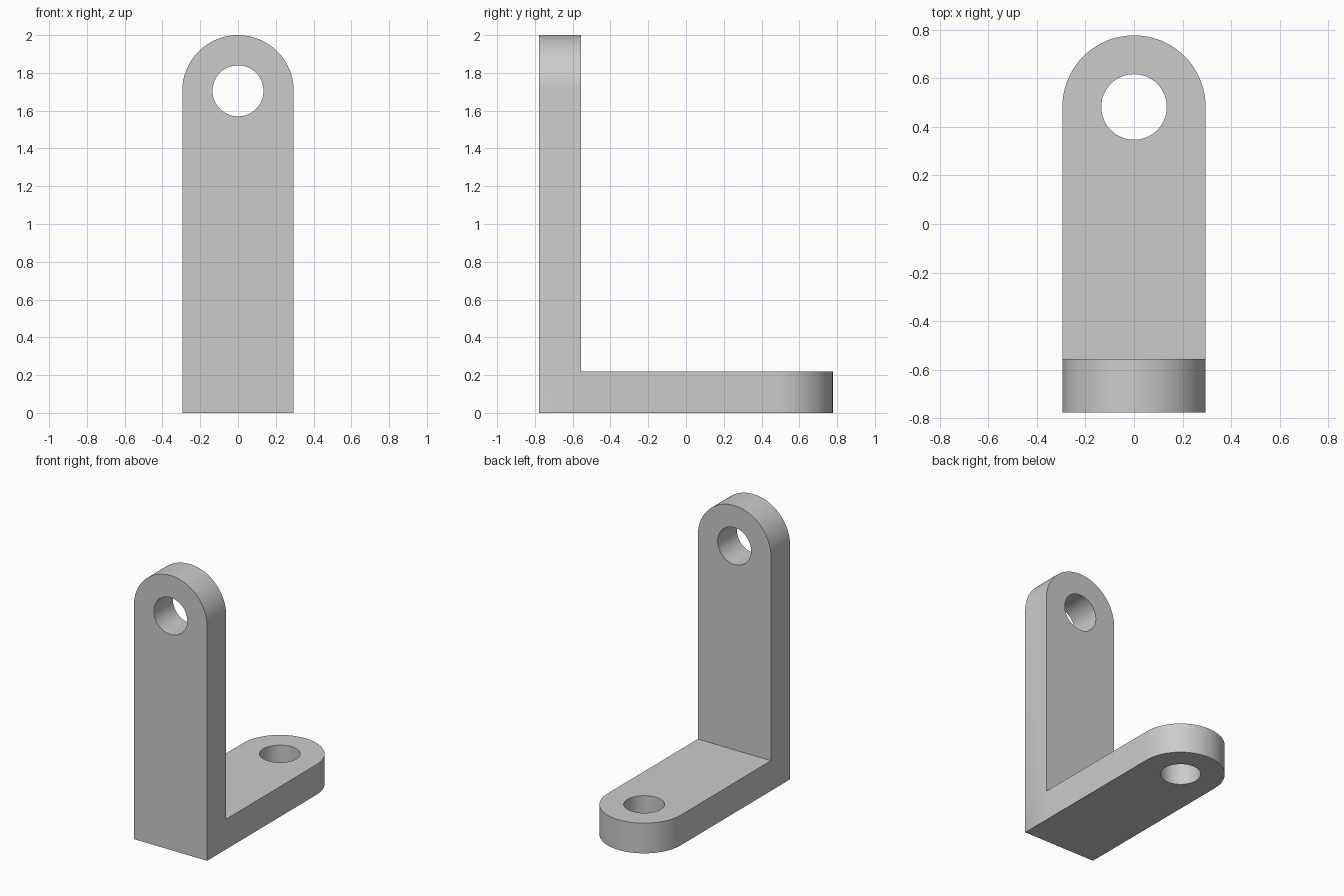
import bpy, bmesh, math
from mathutils import Matrix

if "Cube" in bpy.data.objects:
    bpy.data.objects.remove(bpy.data.objects["Cube"], do_unlink=True)

HALF_W = 0.295     # half width, also the radius of the rounded ends
DEPTH = 0.777      # half of the overall depth
THICK = 0.22       # plate thickness
HOLE_R = 0.135
ARC_STEPS = 48

grey = bpy.data.materials.new("plain grey")
grey.use_nodes = True
colour = (0.6, 0.6, 0.6, 1)
grey.diffuse_color = colour
grey.node_tree.nodes["Principled BSDF"].inputs["Base Color"].default_value = colour


def finish(bm, name, matrix):
    bm.transform(matrix)
    bmesh.ops.recalc_face_normals(bm, faces=bm.faces)
    mesh = bpy.data.meshes.new(name)
    bm.to_mesh(mesh)
    bm.free()
    mesh.materials.append(grey)
    obj = bpy.data.objects.new(name, mesh)
    bpy.context.collection.objects.link(obj)
    return obj


def plate(name, length, matrix):
    """Strip from y = 0 to length with a round far end, THICK tall."""
    bm = bmesh.new()
    points = [(-HALF_W, 0), (HALF_W, 0)]
    for i in range(ARC_STEPS + 1):
        a = math.pi * i / ARC_STEPS
        points.append((HALF_W * math.cos(a), length - HALF_W + HALF_W * math.sin(a)))
    face = bm.faces.new([bm.verts.new((x, y, 0)) for x, y in points])
    new = bmesh.ops.extrude_face_region(bm, geom=[face])["geom"]
    bmesh.ops.translate(bm, vec=(0, 0, THICK),
                        verts=[v for v in new if isinstance(v, bmesh.types.BMVert)])
    return finish(bm, name, matrix)


def hole_cutter(name, length, matrix):
    """Cylinder through the centre of a plate's round end."""
    bm = bmesh.new()
    bmesh.ops.create_cone(bm, cap_ends=True, segments=64, radius1=HOLE_R,
                          radius2=HOLE_R, depth=THICK * 2,
                          matrix=Matrix.Translation((0, length - HALF_W, THICK / 2)))
    return finish(bm, name, matrix)


def combine(target, other, operation):
    mod = target.modifiers.new(operation.lower(), 'BOOLEAN')
    mod.operation = operation
    mod.solver = 'EXACT'
    mod.object = other
    bpy.context.view_layer.objects.active = target
    bpy.ops.object.modifier_apply(modifier=mod.name)
    bpy.data.objects.remove(other, do_unlink=True)


# Foot lies flat, upright is the same plate turned to stand at the front
flat = Matrix.Translation((0, -DEPTH, 0))
standing = Matrix.Translation((0, THICK - DEPTH, 0)) @ Matrix.Rotation(math.pi / 2, 4, 'X')

bracket = plate("angle_bracket", 2.0, standing)
combine(bracket, plate("foot", 2 * DEPTH, flat), 'UNION')

# Bolt holes
combine(bracket, hole_cutter("upright_hole", 2.0, standing), 'DIFFERENCE')
combine(bracket, hole_cutter("foot_hole", 2 * DEPTH, flat), 'DIFFERENCE')

# Smooth curved walls, sharp edges
bpy.ops.object.select_all(action='DESELECT')
bracket.select_set(True)
bpy.context.view_layer.objects.active = bracket
bpy.ops.object.shade_smooth_by_angle(angle=math.radians(30))
